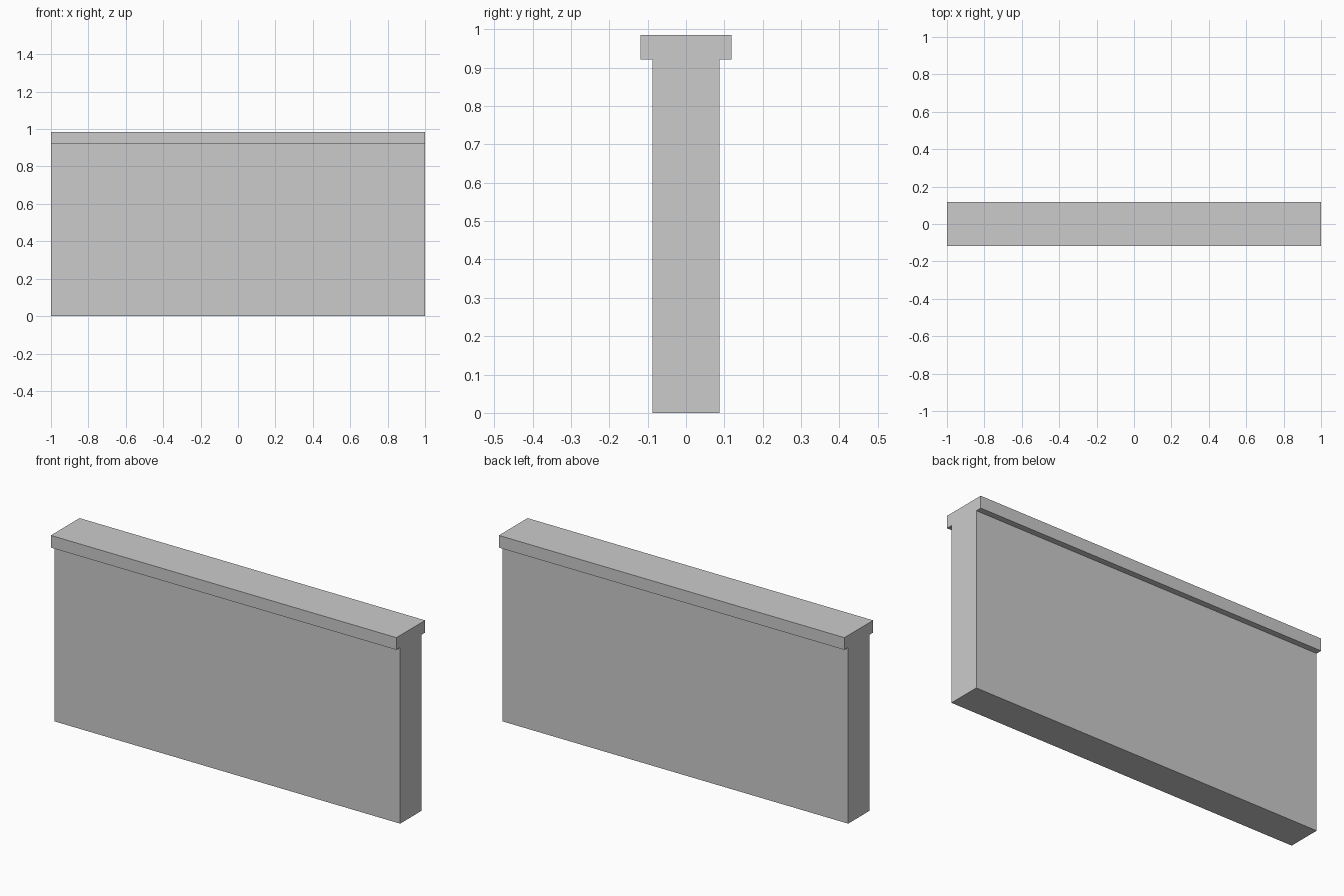
import bpy, bmesh

if "Cube" in bpy.data.objects:
    bpy.data.objects.remove(bpy.data.objects["Cube"])

HALF_LENGTH = 1.0
WALL_HALF, CAP_HALF = 0.0875, 0.1185
CAP_BOTTOM, TOP = 0.921, 0.985

# Half of the T-shaped cross-section (y, z), mirrored to the other side
half = [(WALL_HALF, 0), (WALL_HALF, CAP_BOTTOM), (CAP_HALF, CAP_BOTTOM), (CAP_HALF, TOP)]
profile = half + [(-y, z) for y, z in reversed(half)]

# Wall with overhanging coping, extruded along its length
bm = bmesh.new()
face = bm.faces.new([bm.verts.new((-HALF_LENGTH, y, z)) for y, z in profile])
ext = bmesh.ops.extrude_face_region(bm, geom=[face], use_keep_orig=True)
verts = [g for g in ext["geom"] if isinstance(g, bmesh.types.BMVert)]
bmesh.ops.translate(bm, verts=verts, vec=(2 * HALF_LENGTH, 0, 0))
bmesh.ops.recalc_face_normals(bm, faces=bm.faces[:])

mesh = bpy.data.meshes.new("capped_wall")
bm.to_mesh(mesh)
bm.free()
bpy.context.collection.objects.link(bpy.data.objects.new("capped_wall", mesh))
